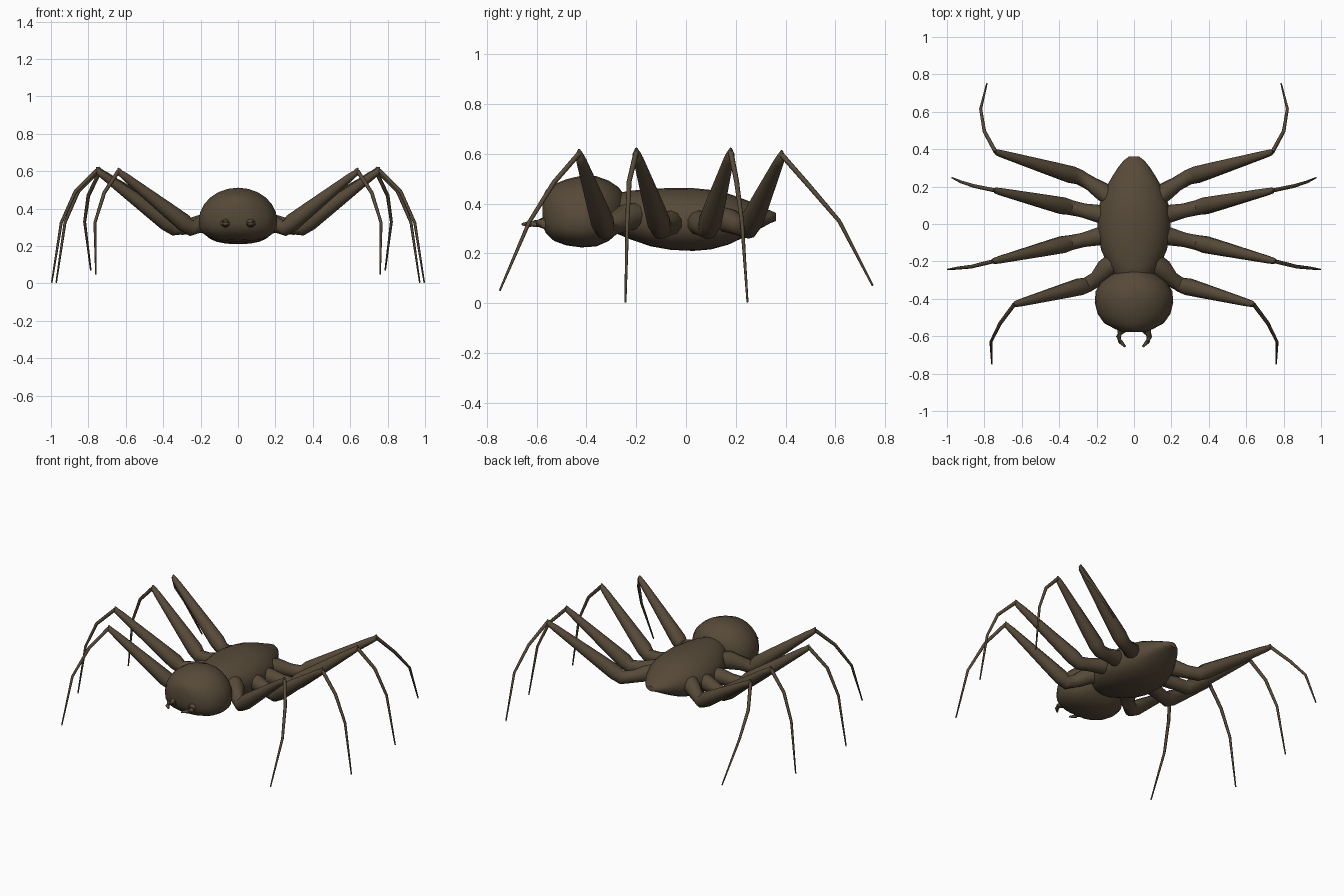
import bpy, bmesh, math
from mathutils import Vector

if "Cube" in bpy.data.objects:
    bpy.data.objects.remove(bpy.data.objects["Cube"])

brown = bpy.data.materials.new("dark brown")
brown.diffuse_color = (0.094, 0.068, 0.040, 1)
brown.use_nodes = True
brown.node_tree.nodes["Principled BSDF"].inputs["Base Color"].default_value = brown.diffuse_color


def loft(bm, rings):
    """Skin a list of equal-length point rings and cap both ends."""
    loops = [[bm.verts.new(p) for p in ring] for ring in rings]
    n = len(loops[0])
    for a, b in zip(loops, loops[1:]):
        for i in range(n):
            j = (i + 1) % n
            bm.faces.new((a[i], a[j], b[j], b[i]))
    bm.faces.new(loops[0][::-1])
    bm.faces.new(loops[-1])


def finish(bm, name, angle=50):
    bmesh.ops.recalc_face_normals(bm, faces=bm.faces)
    me = bpy.data.meshes.new(name)
    bm.to_mesh(me)
    bm.free()
    ob = bpy.data.objects.new(name, me)
    bpy.context.collection.objects.link(ob)
    me.materials.append(brown)
    bpy.ops.object.select_all(action='DESELECT')
    ob.select_set(True)
    bpy.context.view_layer.objects.active = ob
    bpy.ops.object.shade_smooth_by_angle(angle=math.radians(angle))
    return ob


def hull(name, sections, mid, low_pow, n=24):
    """Body volume from (y, half width, top z, bottom z); squarer underside."""
    bm = bmesh.new()
    rings = []
    for y, w, zt, zb in sections:
        zm = zb + (zt - zb) * mid
        ring = []
        for i in range(n):
            t = 2 * math.pi * i / n
            c, s = math.cos(t), math.sin(t)
            if s >= 0:
                ring.append((w * c, y, zm + (zt - zm) * s))
            else:
                x = math.copysign(abs(c) ** low_pow, c)
                ring.append((w * x, y, zm - (zm - zb) * abs(s) ** low_pow))
        rings.append(ring)
    loft(bm, rings)
    return finish(bm, name)


def tube(bm, path, n, side):
    """Round limb through (x, y, z, radius) points, mirrored by side."""
    pts = [Vector((p[0] * side, p[1], p[2])) for p in path]
    rings = []
    for i, p in enumerate(pts):
        d = Vector()
        if i > 0:
            d += (p - pts[i - 1]).normalized()
        if i < len(pts) - 1:
            d += (pts[i + 1] - p).normalized()
        d.normalize()
        u = d.cross(Vector((0, 1, 0)))
        if u.length < 0.2:
            u = d.cross(Vector((0, 0, 1)))
        u.normalize()
        v = d.cross(u)
        r = path[i][3]
        rings.append([p + r * (u * math.cos(2 * math.pi * k / n) + v * math.sin(2 * math.pi * k / n))
                      for k in range(n)])
    loft(bm, rings)


# head
hull("head", [
    (-.577, .06, .425, .315), (-.562, .10, .455, .28), (-.53, .16, .478, .25),
    (-.48, .195, .498, .232), (-.42, .21, .512, .224), (-.36, .205, .51, .228),
    (-.31, .175, .492, .25), (-.27, .12, .465, .285), (-.245, .05, .43, .33)], .38, .75)

# abdomen
hull("abdomen", [
    (-.33, .07, .41, .32), (-.28, .10, .442, .28), (-.22, .14, .452, .255),
    (-.14, .175, .459, .228), (-.06, .193, .463, .214), (.03, .195, .462, .21),
    (.10, .186, .455, .216), (.17, .162, .44, .235), (.24, .125, .415, .268),
    (.30, .087, .388, .30), (.34, .055, .372, .322), (.362, .025, .362, .33)], .45, .8)

# legs: hip joints, then knee and the lower leg points down to the foot
LEGS = {
    "front_leg": ([(.09, -.19, .35, .055), (.15, -.24, .345, .055), (.20, -.295, .315, .042)],
                  (.25, -.325, .295), (.64, -.43, .60),
                  [(.715, -.53, .485), (.765, -.63, .325), (.76, -.748, .05)]),
    "front_middle_leg": ([(.12, -.05, .33, .05), (.19, -.067, .32, .05), (.27, -.085, .305, .040)],
                         (.34, -.10, .297), (.755, -.20, .605),
                         [(.87, -.228, .49), (.945, -.236, .325), (.996, -.243, .004)]),
    "rear_middle_leg": ([(.12, .045, .33, .05), (.19, .055, .32, .05), (.27, .072, .305, .040)],
                        (.34, .088, .297), (.745, .18, .605),
                        [(.855, .203, .49), (.925, .225, .325), (.972, .247, .004)]),
    "rear_leg": ([(.10, .12, .345, .05), (.17, .175, .33, .05), (.23, .215, .31, .040)],
                 (.29, .25, .30), (.74, .385, .595),
                 [(.80, .495, .47), (.82, .615, .33), (.787, .75, .07)]),
}
for name, (hip, base, knee, lower) in LEGS.items():
    for side, label in ((-1, "left_"), (1, "right_")):
        bm = bmesh.new()
        b, k = Vector(base), Vector(knee)
        thigh = [(*b.lerp(k, t), r) for t, r in
                 ((0, .042), (.10, .047), (.3, .041), (.6, .031), (.9, .021), (.98, .017))]
        tube(bm, hip + thigh + [(k.x, k.y, k.z + .018, .004)], 10, side)
        shin = [(*knee, .011)] + [(*p, r) for p, r in zip(lower, (.010, .008, .004))]
        tube(bm, shin, 8, side)
        finish(bm, label + name)

# jaws: small curved pincers under the face
for side, label in ((-1, "left_"), (1, "right_")):
    bm = bmesh.new()
    tube(bm, [(.06, -.53, .325, .030), (.068, -.572, .322, .024), (.083, -.602, .32, .015),
              (.072, -.63, .318, .012), (.046, -.657, .317, .005)], 8, side)
    finish(bm, label + "jaw")
